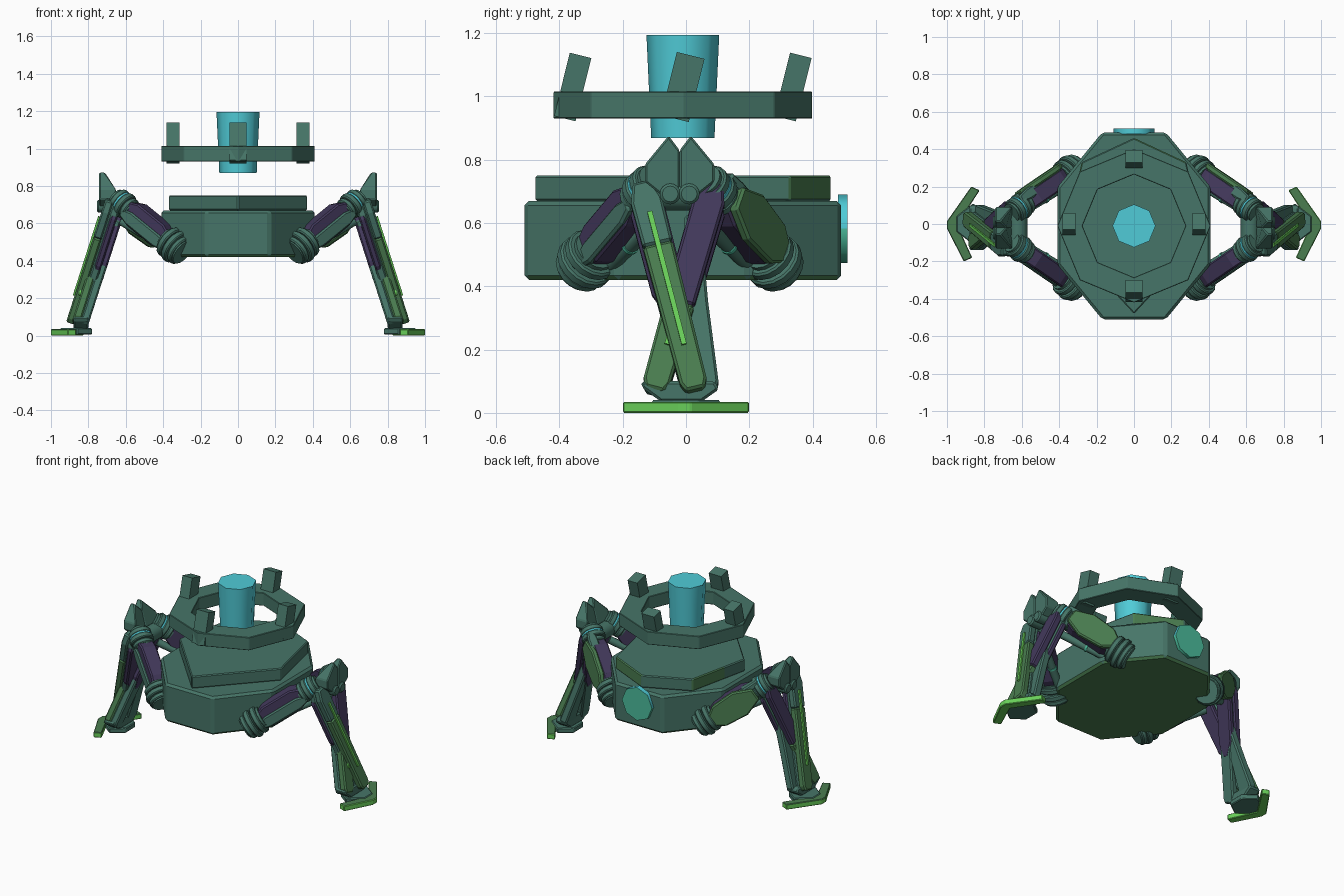
import bpy, bmesh, math
from mathutils import Vector, Matrix

cube = bpy.data.objects.get("Cube")
if cube:
    bpy.data.objects.remove(cube, do_unlink=True)


def material(name, r, g, b):
    m = bpy.data.materials.new(name)
    m.use_nodes = True
    m.diffuse_color = (r, g, b, 1)
    m.node_tree.nodes["Principled BSDF"].inputs["Base Color"].default_value = (r, g, b, 1)
    return m


TEAL = material("dark teal armour", .062, .178, .138)
MOSS = material("moss green armour", .068, .205, .08)
PURPLE = material("dark purple frame", .055, .04, .105)
LIME = material("bright green trim", .14, .62, .10)
CYAN = material("cyan core", .08, .60, .68)
MINT = material("mint lens", .07, .50, .33)


def finish(name, bm, mats, bevel=0.0):
    bmesh.ops.recalc_face_normals(bm, faces=bm.faces)
    mesh = bpy.data.meshes.new(name)
    bm.to_mesh(mesh)
    bm.free()
    ob = bpy.data.objects.new(name, mesh)
    bpy.context.collection.objects.link(ob)
    for m in mats if isinstance(mats, list) else [mats]:
        mesh.materials.append(m)
    if bevel:
        mod = ob.modifiers.new("edge bevel", "BEVEL")
        mod.width = bevel
        mod.segments = 1
    return ob


def paint(ob, rule):
    """Give the second material to the faces that meet the rule."""
    for f in ob.data.polygons:
        f.material_index = int(rule(f.normal, f.center))


def prism(name, pts, depth, mat, frame=Matrix(), bevel=0.0):
    """Extrude a 2D outline along local z from 0 to depth."""
    bm = bmesh.new()
    low = [bm.verts.new(frame @ Vector((x, y, 0))) for x, y in pts]
    high = [bm.verts.new(frame @ Vector((x, y, depth))) for x, y in pts]
    bm.faces.new(low)
    bm.faces.new(high)
    n = len(pts)
    for i in range(n):
        j = (i + 1) % n
        bm.faces.new((low[i], low[j], high[j], high[i]))
    return finish(name, bm, mat, bevel)


def plate(name, a, b, out, outline, thick, mat, offset=0.0, bevel=.008):
    """Plate along a-b; outline is (fraction along, half width), mirrored about the axis."""
    a, b = Vector(a), Vector(b)
    d = (b - a).normalized()
    v = Vector(out)
    v = (v - d * v.dot(d)).normalized()
    u = v.cross(d)
    frame = Matrix((d, u, v)).transposed().to_4x4()
    frame.translation = a + v * (offset - thick / 2)
    length = (b - a).length
    side = [(f * length, w) for f, w in outline]
    return prism(name, side + [(f, -w) for f, w in reversed(side)], thick, mat, frame, bevel)


def drum(name, centre, axis, r1, r2, length, mat, sides=16, bevel=0.0):
    """Cylinder or cone centred on a point along an axis, with smooth sides."""
    bm = bmesh.new()
    rot = Vector(axis).to_track_quat('Z', 'Y').to_matrix().to_4x4()
    bmesh.ops.create_cone(bm, cap_ends=True, segments=sides, radius1=r1, radius2=r2,
                          depth=length, matrix=Matrix.Translation(centre) @ rot)
    for f in bm.faces:
        f.smooth = len(f.verts) == 4
    for e in bm.edges:
        e.smooth = all(len(f.verts) == 4 for f in e.link_faces)
    return finish(name, bm, mat, bevel)


# Hull: flat-sided octagon with a moss underside
flat = 1 / math.cos(math.pi / 8)
corners = [(k + .5) * math.pi / 4 for k in range(8)]
hull = prism("hull", [(.41 * flat * math.cos(a), -.01 + .5 * flat * math.sin(a)) for a in corners],
             .25, [TEAL, MOSS], Matrix.Translation((0, 0, .42)), .014)
paint(hull, lambda n, c: n.z < -.9)

# Deck: pointed front, moss patches near the back
deck = prism("deck", [(0, -.48), (.37, -.08), (.28, .33), (0, .46), (-.28, .33), (-.335, .08),
                      (-.37, -.08)],
             .08, [TEAL, MOSS], Matrix.Translation((0, 0, .67)), .006)
paint(deck, lambda n, c: abs(n.z) < .5 and (n.y > .5 and c.x > 0 or c.x < -.3 and c.y > .1))

# Rear lens: cyan rim with a mint face
lens = drum("rear_lens", (0, .495, .582), (0, 1, 0), .109, .109, .03, [CYAN, MINT], 8)
paint(lens, lambda n, c: n.y > .9 or n.z < -.3)

# Floating core
drum("core", (0, -.01, 1.032), (0, 0, 1), .10, .115, .326, CYAN, 8)

# Floating ring
bm = bmesh.new()
section = [bm.verts.new((r, -.01, z)) for r, z in
           ((.275, .93), (.41, .93), (.41, 1.015), (.275, 1.015))]
edges = [bm.edges.new((section[i], section[(i + 1) % 4])) for i in range(4)]
bmesh.ops.spin(bm, geom=section + edges, cent=(0, -.01, 0), axis=(0, 0, 1),
               angle=math.tau, steps=8, use_merge=True)
bmesh.ops.remove_doubles(bm, verts=bm.verts, dist=.001)
finish("ring", bm, TEAL, .003)

# Four leaning ring posts
for k, side in enumerate(("left", "back", "right", "front")):
    a = k * math.pi / 2
    frame = (Matrix.Translation((.348 * math.cos(a), -.01 + .348 * math.sin(a), 1.03))
             @ Matrix.Rotation(math.radians(-14), 4, 'X') @ Matrix.Rotation(a, 4, 'Z')
             @ Matrix.Translation((0, 0, -.103)))
    prism(side + "_ring_post", [(-.035, -.045), (.035, -.045), (.035, .045), (-.035, .045)],
          .206, TEAL, frame)


def joint(name, centre, axis, r):
    """Stacked armour rings on an axle."""
    for i, (at, scale, length) in enumerate(((-.042, .88, .03), (-.008, 1, .034), (.034, .94, .034))):
        drum(f"{name}_ring_{i + 1}", centre + axis * at, axis, r * scale, r * scale, length, TEAL,
             bevel=.006)
    drum(name + "_axle", centre, axis, r * .75, r * .75, .13, TEAL)


MID = -.02  # leg centre line in y
for sx, lr in ((1, "left"), (-1, "right")):
    for sy, fb in ((-1, "front"), (1, "back")):
        tag = f"{lr}_{fb}"

        def P(x, y, z):
            return Vector((sx * x, MID + sy * y, z))

        # Hip, upper arm and knee
        hip, knee = P(.34, .295, .48), P(.61, .11, .70)
        along = (knee - hip).normalized()
        joint(tag + "_hip", hip, along, .094)
        joint(tag + "_knee", knee, along, .072)
        drum(tag + "_knee_glow", knee + along * .014, along, .067, .067, .01, CYAN)
        outward = (sx * .6, sy, 0)
        plate(tag + "_arm_frame", hip, knee, outward,
              [(.1, .045), (.25, .068), (.75, .068), (.95, .035)], .095, PURPLE)
        if fb == "back":
            lift = Vector((sx * .015, .028, .055))
            plate(tag + "_arm_cover", hip + lift, knee + lift, (0, 0, 1),
                  [(.15, .02), (.28, .03), (.8, .03), (.95, .02)], .04, TEAL)
            plate(tag + "_arm_shield", hip, knee, outward,
                  [(.08, .03), (.24, .075), (.62, .085), (.9, .04)], .035, MOSS, .06)
        else:
            drop = Vector((0, 0, -.03))
            plate(tag + "_arm_rail", hip + drop, knee + drop, outward,
                  [(.1, .02), (.25, .036), (.8, .036), (.95, .02)], .03, TEAL, .045)

        # Piston under the arm
        low, high = P(.38, .215, .47), P(.62, .07, .61)
        drum(tag + "_piston", (low + high) / 2, high - low, .024, .024, (high - low).length, TEAL, 10)
        drum(tag + "_piston_glow", low.lerp(high, .4), high - low, .028, .028, .012, MINT, 10)

        # Shins: crossing struts, the front one lies outside
        out = (sx, 0, .3)
        if fb == "front":
            top, foot, split, upper = P(.667, .12, .72), P(.877, -.05, .065), .3, TEAL
        else:
            top, foot, split, upper = P(.637, .11, .72), P(.847, -.08, .065), .58, PURPLE
        plate(tag + "_shin_upper_face", top, foot, out,
              [(0, .03), (.09, .05), (split, .048)], .045, upper, .02)
        plate(tag + "_shin_lower_face", top, foot, out,
              [(split, .048), (.96, .043), (1, .03)], .045, MOSS, .02)
        plate(tag + "_shin_back", top, foot, out,
              [(0, .03), (.09, .048), (.96, .042), (1, .03)], .045, TEAL, -.024)
        plate(tag + "_shin_frame", top, foot, out,
              [(.04, .03), (.12, .056), (.5, .054), (.62, .02)], .035, PURPLE, -.03)
        plate(tag + "_shin_strip", top, foot, out,
              [(.15 if fb == "front" else .55, .008), (.79, .008)], .012, LIME, .046, 0)

        # Knee fin and pin
        fin = [(0, .71), (0, .83), (.035, .876), (.11, .785), (.11, .73), (.06, .69)]
        bm = bmesh.new()
        rows = [[bm.verts.new(P(x(z), y, z)) for y, z in fin]
                for x in (lambda z: .65 + max(0, z - .79) * .75, lambda z: .742)]
        for row in rows:
            bm.faces.new(row)
        for i in range(len(fin)):
            j = (i + 1) % len(fin)
            bm.faces.new((rows[0][i], rows[0][j], rows[1][j], rows[1][i]))
        finish(tag + "_knee_fin", bm, TEAL, .006)
        drum(tag + "_knee_pin", P(.71, .03, .692), (1, 0, 0), .033, .033, .09, TEAL, bevel=.008)

    # Knee bar and inner shin strut
    drum(lr + "_knee_core", (sx * .62, MID, .69), (0, 1, 0), .05, .05, .2, TEAL, bevel=.008)
    plate(lr + "_shin_core", (sx * .65, .02, .62), (sx * .83, .05, .07), (sx, 0, .3),
          [(0, .025), (.5, .035), (.96, .054), (1, .045)], .05, TEAL)

    # Ankle wedge, extruded along x
    frame = Matrix(((0, 0, 1, sx * .84 - .04), (1, 0, 0, 0), (0, 1, 0, 0), (0, 0, 0, 1)))
    prism(lr + "_ankle", [(-.14, .10), (-.14, .08), (-.08, .036), (.05, .036), (.105, .075), (.09, .10)],
          .08, TEAL, frame, .008)

    # Sole and slim uneven toes with moss tops
    prism(lr + "_sole", [(sx * x, y) for x, y in
                         ((.78, -.05), (.86, -.11), (.95, -.04), (.95, .04), (.86, .11), (.78, .05))],
          .034, TEAL, Matrix.Translation((0, 0, .006)), .005)
    toes = prism(lr + "_toes", [(sx * x, y) for x, y in
                                ((1, -.025), (1, .015), (.87, .2), (.825, .18), (.945, -.005),
                                 (.865, -.18), (.91, -.2))],
                 .035, [LIME, MOSS], bevel=.004)
    paint(toes, lambda n, c: n.z > .9)
